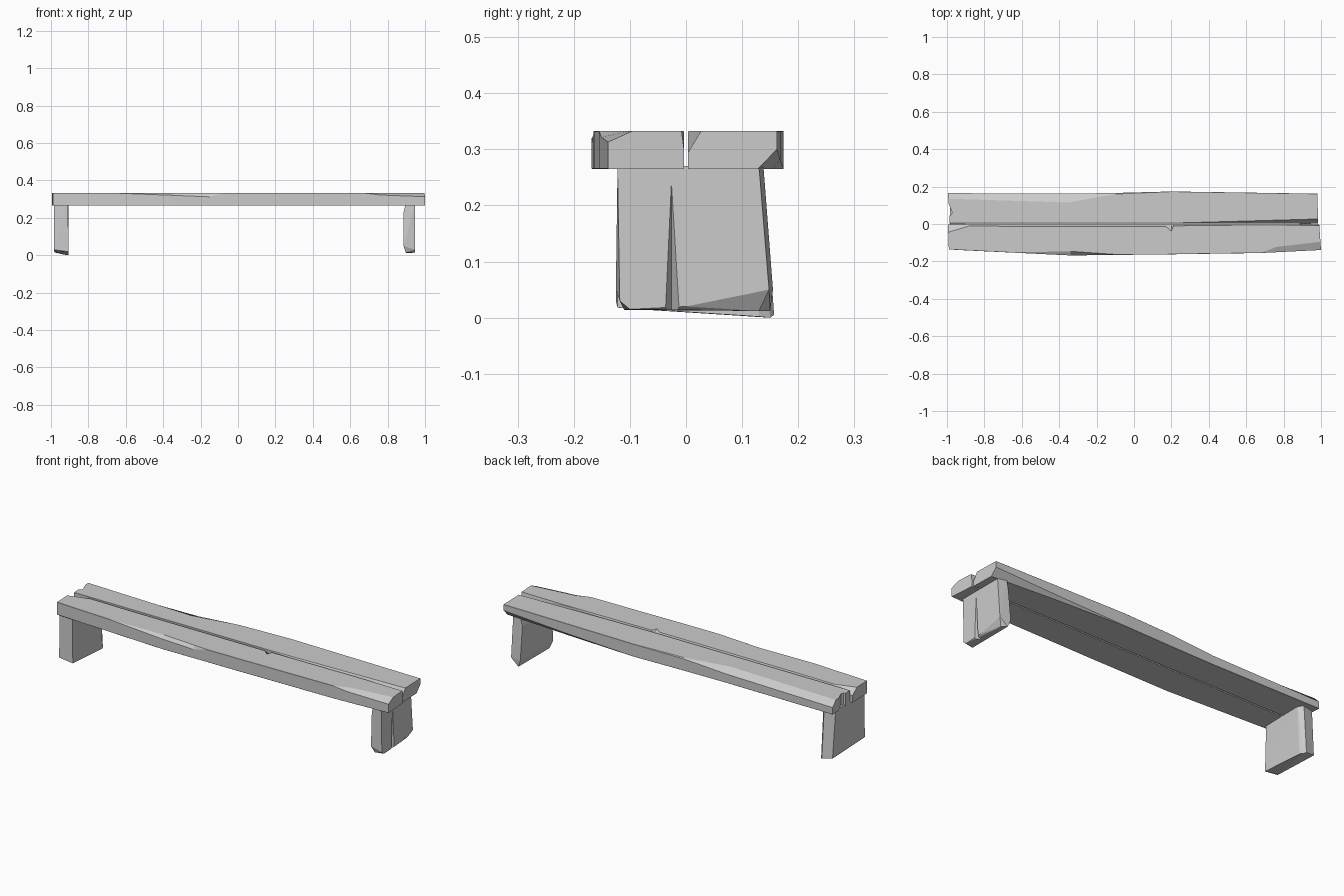
import bpy, bmesh

cube = bpy.data.objects.get("Cube")
if cube:
    bpy.data.objects.remove(cube)

BOTTOM, TOP = 0.265, 0.333
TINY = (0.001, 0.001)

stone = bpy.data.materials.new("pale grey stone")
stone.use_nodes = True
grey = (0.6, 0.6, 0.6, 1)
stone.diffuse_color = grey
stone.node_tree.nodes["Principled BSDF"].inputs["Base Color"].default_value = grey


def finish(name, bm):
    bmesh.ops.recalc_face_normals(bm, faces=bm.faces)
    mesh = bpy.data.meshes.new(name)
    bm.to_mesh(mesh)
    bm.free()
    mesh.materials.append(stone)
    obj = bpy.data.objects.new(name, mesh)
    bpy.context.collection.objects.link(obj)
    return obj


def section(x, outer, edge=TINY, low=TINY, inner=TINY, gap=0.004, skew=0.0):
    """Plank cross-section: each chamfer is (width, depth); skew slants an end."""
    (ew, ed), (lw, ld), (iw, idp) = edge, low, inner
    profile = [(gap, BOTTOM), (outer - lw, BOTTOM), (outer, BOTTOM + ld),
               (outer, TOP - ed), (outer - ew, TOP), (gap + iw, TOP), (gap, TOP - idp)]
    return [(x + skew * y / outer, y, z) for y, z in profile]


def plank(name, side, sections):
    """Loft a row of cross-sections; side is +1 for back, -1 for front."""
    bm = bmesh.new()
    rings = [[bm.verts.new((x, side * y, z)) for x, y, z in ring] for ring in sections]
    for a, b in zip(rings, rings[1:]):
        for i in range(len(a)):
            j = (i + 1) % len(a)
            bm.faces.new((a[i], a[j], b[j], b[i]))
    bm.faces.new(rings[0])
    bm.faces.new(rings[-1])
    return finish(name, bm)


def hull(name, points):
    bm = bmesh.new()
    for p in points:
        bm.verts.new(p)
    result = bmesh.ops.convex_hull(bm, input=bm.verts)
    unused = [v for v in result["geom_interior"] if isinstance(v, bmesh.types.BMVert)]
    bmesh.ops.delete(bm, geom=unused, context="VERTS")
    bmesh.ops.dissolve_limit(bm, angle_limit=0.02, verts=bm.verts, edges=bm.edges)
    return finish(name, bm)


# Front plank, worn along its outer top edge
plank("front_plank", -1, [
    section(-0.995, 0.136, inner=(0.04, 0.03), skew=0.005),
    section(-0.88, 0.142, inner=(0.006, 0.01)),
    section(-0.65, 0.153, inner=(0.009, 0.02)),
    section(-0.34, 0.168, edge=(0.022, 0.013), inner=(0.009, 0.02)),
    section(-0.15, 0.166, edge=(0.007, 0.021), inner=(0.009, 0.02)),
    section(-0.08, 0.165, inner=(0.009, 0.02)),
    section(0.17, 0.163, inner=(0.009, 0.02)),
    section(0.2, 0.162, inner=(0.035, 0.02)),
    section(0.21, 0.162, inner=(0.006, 0.02)),
    section(0.68, 0.155),
    section(0.76, 0.151, edge=(0.028, 0.011)),
    section(0.99, 0.139, edge=(0.044, 0.02), inner=(0.004, 0.03), skew=0.01),
])

# Back plank, with a broad worn facet and an undercut far end
back_plank = plank("back_plank", 1, [
    section(-0.985, 0.165, edge=(0.03, 0.03), skew=-0.01),
    section(-0.35, 0.162, edge=(0.047, 0.02)),
    section(-0.1, 0.166, edge=(0.006, 0.004)),
    section(0.2, 0.174),
    section(0.6, 0.168, low=(0.014, 0.016), inner=(0.012, 0.02)),
    section(0.985, 0.162, low=(0.034, 0.035), inner=(0.023, 0.038), skew=-0.005),
])


def cut(target, cutter):
    cutter.hide_render = True
    cutter.hide_viewport = True
    mod = target.modifiers.new("chip", "BOOLEAN")
    mod.operation = "DIFFERENCE"
    mod.solver = "EXACT"
    mod.object = cutter


# Chipped notch in the left-hand end of the back plank
cut(back_plank, hull("end_notch_cutter", [
    (x, y, z) for z in (0.2, 0.4)
    for x, y in ((-0.972, 0.06), (-0.978, 0.048), (-1.02, 0.04), (-1.02, 0.18))]))

# Plain leg with tapered foot
hull("right_leg", [
    (-0.985, -0.12, 0.27), (-0.91, -0.12, 0.27), (-0.985, 0.125, 0.27),
    (-0.925, 0.138, 0.27), (-0.905, 0.115, 0.27), (-0.985, -0.125, 0.03),
    (-0.97, -0.1, 0.016), (-0.905, -0.122, 0.018), (-0.98, 0.145, 0.015),
    (-0.925, 0.157, 0.005), (-0.905, 0.13, 0.002), (-0.915, 0.15, 0)])

# Chipped leg with a tall crack in its outer face
leg = hull("left_leg", [
    (0.945, -0.122, 0.27), (0.945, 0.13, 0.27), (0.945, 0.148, 0.05),
    (0.945, 0, 0.02), (0.945, -0.1, 0.015), (0.945, -0.118, 0.03),
    (0.895, -0.118, 0.27), (0.895, 0.138, 0.27), (0.885, -0.118, 0.23),
    (0.885, 0.138, 0.23), (0.885, -0.125, 0.05), (0.885, 0.155, 0.05),
    (0.897, -0.11, 0.014), (0.9, 0.15, 0.012), (0.925, 0.13, 0.012)])
cut(leg, hull("crack_cutter", [
    (0.947, -0.026, 0.255), (0.96, -0.042, 0), (0.96, -0.005, 0),
    (0.91, -0.026, 0), (0.96, -0.026, 0.26)]))
